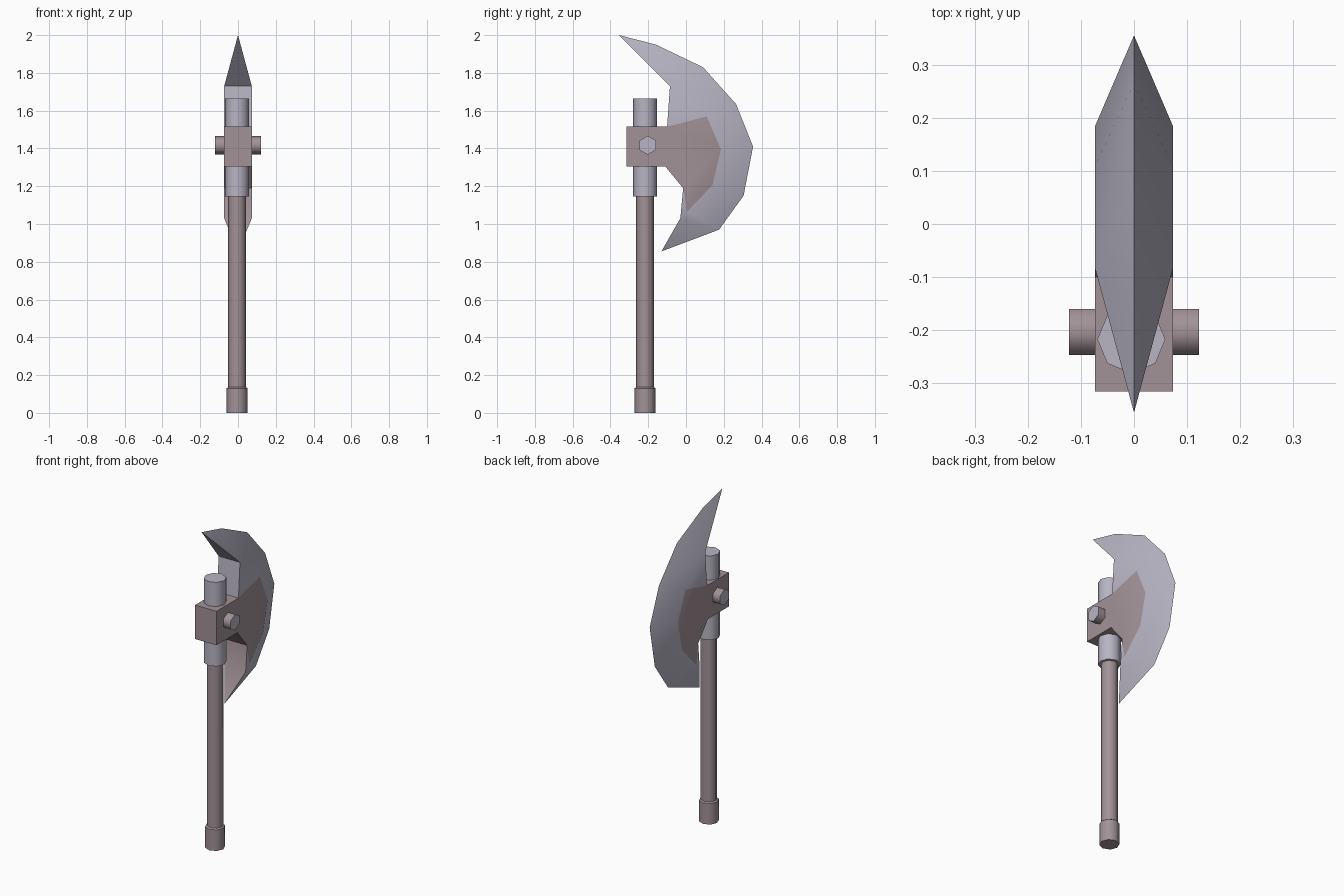
import bpy, bmesh, math

cube = bpy.data.objects.get("Cube")
if cube:
    bpy.data.objects.remove(cube, do_unlink=True)


def material(name, rgb):
    m = bpy.data.materials.new(name)
    m.use_nodes = True
    m.diffuse_color = (*rgb, 1)
    m.node_tree.nodes["Principled BSDF"].inputs["Base Color"].default_value = (*rgb, 1)
    return m


BROWN = material("warm_brown_grey", (0.36, 0.29, 0.31))
STEEL = material("pale_steel", (0.48, 0.46, 0.55))


def finish(bm, name, angle):
    bmesh.ops.recalc_face_normals(bm, faces=bm.faces)
    mesh = bpy.data.meshes.new(name)
    bm.to_mesh(mesh)
    bm.free()
    mesh.materials.append(BROWN)
    mesh.materials.append(STEEL)
    ob = bpy.data.objects.new(name, mesh)
    bpy.context.collection.objects.link(ob)
    bpy.ops.object.select_all(action='DESELECT')
    ob.select_set(True)
    bpy.context.view_layer.objects.active = ob
    bpy.ops.object.shade_smooth_by_angle(angle=math.radians(angle))
    return ob


def lathe(name, profile, sides, side_mat, cap_mat, angle):
    """Turn (radius, height) pairs about z, with capped ends."""
    bm = bmesh.new()
    turns = [2 * math.pi * i / sides for i in range(sides)]
    rings = [[bm.verts.new((r * math.cos(a), r * math.sin(a), z)) for a in turns]
             for r, z in profile]
    for low, high in zip(rings, rings[1:]):
        for i in range(sides):
            j = (i + 1) % sides
            bm.faces.new((low[i], low[j], high[j], high[i])).material_index = side_mat
    for ring in (rings[0], rings[-1]):
        bm.faces.new(ring).material_index = cap_mat
    return finish(bm, name, angle)


# Shaft: pommel, grip and steel collar
for name, profile, mat in (
        ("pommel", [(0.056, 0), (0.056, 0.13), (0.046, 0.137)], 0),
        ("grip", [(0.047, 0.12), (0.047, 1.16)], 0),
        ("collar", [(0.064, 1.145), (0.064, 1.665)], 1)):
    part = lathe(name, profile, 8, mat, mat, 50)
    part.location = (-0.005, -0.217, 0)

# Hexagonal cross bolt with steel ends
bolt = lathe("cross_bolt", [(0.05, -0.122), (0.05, 0.122)], 6, 0, 1, 65)
bolt.rotation_euler = (0, math.pi / 2, 0)
bolt.location = (0, -0.203, 1.417)

# Axe head: sharp edge points on the centre plane, side points in mirrored pairs
HALF = 0.073
edge = [(-0.355, 2.0), (-0.16, 1.95), (0.09, 1.83), (0.265, 1.635),
        (0.355, 1.41), (0.305, 1.15), (0.175, 0.97), (-0.13, 0.855)]
side = {"block_top": (-0.315, 1.515), "block_low": (-0.315, 1.305),
        "neck_low": (-0.11, 1.305), "notch": (-0.015, 1.19),
        "heel": (-0.03, 1.03), "horn": (-0.085, 1.73), "neck_top": (-0.10, 1.515),
        "ridge1": (0.11, 1.57), "ridge2": (0.185, 1.395),
        "ridge3": (0.14, 1.205), "ridge4": (0.005, 1.065)}

bm = bmesh.new()
e = [bm.verts.new((0, y, z)) for y, z in edge]
left, right = ({k: bm.verts.new((s * HALF, y, z)) for k, (y, z) in side.items()}
               for s in (1, -1))


def face(verts, mat):
    bm.faces.new(verts).material_index = mat


for p in (left, right):
    # Brown cheek
    face([p[k] for k in ("block_top", "block_low", "neck_low", "notch", "ridge4",
                         "ridge3", "ridge2", "ridge1", "neck_top")], 0)
    # Steel bevels down to the cutting edge
    face([e[0], e[1], p["horn"]], 1)
    face([e[1], e[2], p["horn"]], 1)
    face([p["horn"], p["ridge1"], p["neck_top"]], 1)
    face([p["notch"], p["ridge4"], p["heel"]], 1)
    inner = [p[k] for k in ("horn", "ridge1", "ridge2", "ridge3", "ridge4")]
    for i in range(4):
        face([inner[i], e[i + 2], e[i + 3], inner[i + 1]], 1)
    face([p["ridge4"], e[6], p["heel"]], 1)
    face([p["heel"], e[6], e[7]], 1)

# Inner rim between the two cheeks
rim = ["horn", "neck_top", "block_top", "block_low", "neck_low", "notch", "heel"]
for a, b in zip(rim, rim[1:]):
    face([left[a], left[b], right[b], right[a]], 1 if a == "horn" else 0)
face([e[0], left["horn"], right["horn"]], 1)
face([e[7], left["heel"], right["heel"]], 0)
finish(bm, "axe_head", 30)
